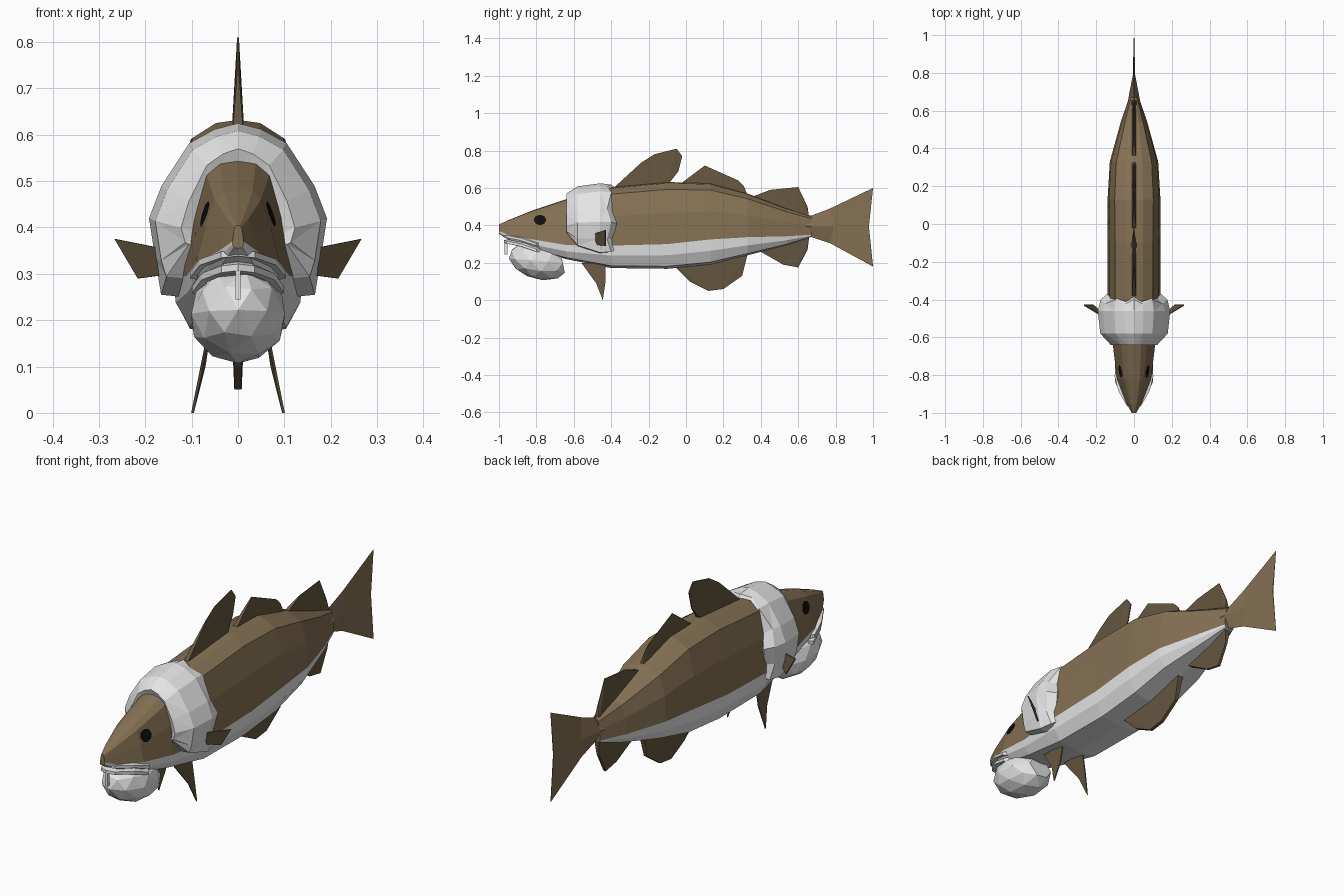
import bpy, bmesh, math
from mathutils import Vector
from mathutils.bvhtree import BVHTree

if "Cube" in bpy.data.objects:
    bpy.data.objects.remove(bpy.data.objects["Cube"])


def material(name, rgb):
    m = bpy.data.materials.new(name)
    m.diffuse_color = (*rgb, 1)
    m.use_nodes = True
    m.node_tree.nodes["Principled BSDF"].inputs["Base Color"].default_value = m.diffuse_color
    return m


BROWN = material("brown_skin", (0.235, 0.165, 0.088))
WHITE = material("white", (0.78, 0.78, 0.78))
FIN = material("dark_brown_fin", (0.13, 0.093, 0.05))
BLACK = material("eye_black", (0.004, 0.004, 0.004))


def finish(bm, name, mats):
    bmesh.ops.recalc_face_normals(bm, faces=bm.faces)
    me = bpy.data.meshes.new(name)
    bm.to_mesh(me)
    bm.free()
    for m in mats:
        me.materials.append(m)
    ob = bpy.data.objects.new(name, me)
    bpy.context.collection.objects.link(ob)
    return ob


def loft(rings, closed=True, caps=True, rule=None):
    """Bridge equal-length rings of points; rule(i, j) gives the material."""
    bm = bmesh.new()
    vs = [[bm.verts.new(p) for p in r] for r in rings]
    n = len(rings[0])
    for i in range(len(vs) - 1):
        for j in range(n if closed else n - 1):
            k = (j + 1) % n
            f = bm.faces.new((vs[i][j], vs[i][k], vs[i + 1][k], vs[i + 1][j]))
            if rule:
                f.material_index = rule(i, j)
    if caps:
        bm.faces.new(vs[0])
        bm.faces.new(vs[-1])
    return bm


def mirror_half(half):
    """Complete a half outline that starts and ends on the centre line."""
    return half + [(-x, y, z) for x, y, z in half[-2:0:-1]]


# Body: y, top, colour boundary, bottom, half width, upper side fraction
stations = [
    (-1.00, .405, .370, .355, .012, .80),
    (-0.95, .428, .350, .325, .040, .78),
    (-0.82, .480, .325, .265, .090, .78),
    (-0.64, .540, .295, .220, .112, .82),
    (-0.40, .605, .292, .172, .140, .93),
    (-0.10, .632, .300, .168, .140, .93),
    (0.13, .625, .325, .190, .140, .95),
    (0.33, .570, .337, .240, .128, .95),
    (0.54, .490, .342, .295, .070, .90),
    (0.67, .448, .350, .338, .026, .85),
]
rings = []
for y, t, b, lo, w, k in stations:
    up, dn = t - b, b - lo
    rings.append(mirror_half([
        (0, y, t), (.34 * w, y, t - .02 * up), ((k - .22) * w, y, b + .88 * up),
        (k * w, y, b + .5 * up), (w, y, b),
        (.96 * w, y, b - .45 * dn), (.74 * w, y, b - .9 * dn), (0, y, lo)]))
bm = loft(rings, rule=lambda i, j: 1 if 4 <= j <= 9 else 0)
bmesh.ops.recalc_face_normals(bm, faces=bm.faces)
tree = BVHTree.FromBMesh(bm)
finish(bm, "body", [BROWN, WHITE])

# Tail: diamond sections, with a notched rear edge
tail = [(.60, .60, .467, .322, .040), (.67, .67, .452, .338, .029),
        (.77, .79, .490, .305, .006), (1.0, .978, .600, .180, .002)]
finish(loft([[(0, y, t), (w, ym, .395), (0, y, b), (-w, ym, .395)]
             for y, ym, t, b, w in tail]), "tail", [BROWN])


# Fins on the centre line, tapering from root to edge
def centre_fin(name, pts, root, edge):
    bm = bmesh.new()
    last = len(pts) - 1
    sides = []
    for s in (-1, 1):
        sides.append([bm.verts.new((s * (root if i in (0, last) else edge), y, z))
                      for i, (y, z) in enumerate(pts)])
        bmesh.ops.triangulate(bm, faces=[bm.faces.new(sides[-1])])
    for i in range(len(pts)):
        k = (i + 1) % len(pts)
        bm.faces.new((sides[0][i], sides[0][k], sides[1][k], sides[1][i]))
    finish(bm, name, [FIN])


centre_fin("front_dorsal_fin", [(-.42, .57), (-.24, .735), (-.17, .78), (-.05, .81),
                                (-.02, .77), (-.04, .69), (-.11, .60)], .014, .002)
centre_fin("middle_dorsal_fin", [(-.06, .60), (.02, .66), (.10, .72), (.28, .64),
                                 (.31, .61), (.34, .53)], .014, .002)
centre_fin("rear_dorsal_fin", [(.32, .54), (.45, .59), (.60, .605), (.65, .50),
                               (.66, .43)], .014, .002)
centre_fin("front_anal_fin", [(-.07, .19), (.02, .10), (.12, .05), (.20, .06),
                              (.30, .13), (.33, .25)], .014, .008)
centre_fin("rear_anal_fin", [(.38, .27), (.52, .19), (.60, .175), (.65, .27),
                             (.66, .35)], .014, .006)


# Paired thin fins
def side_plate(name, pts, offset):
    for s, label in ((1, "right"), (-1, "left")):
        o = Vector(offset) * .5
        rs = [[(s * q.x, q.y, q.z) for q in (Vector(p) + o * d for p in pts)]
              for d in (-1, 1)]
        finish(loft(rs), f"{label}_{name}", [FIN])


side_plate("pectoral_fin", [(.14, -.51, .35), (.19, -.475, .36), (.265, -.43, .375),
                            (.215, -.43, .29), (.14, -.50, .30)], (.003, -.005, 0))
side_plate("pelvic_fin", [(.058, -.56, .20), (.058, -.43, .20), (.073, -.43, .10),
                          (.098, -.445, 0), (.08, -.48, .09)], (.006, 0, 0))

# Collar: an arched, bulging band with a scalloped rear edge
outline = [(.0, .625), (.05, .612), (.105, .582), (.165, .49), (.192, .42),
           (.178, .33), (.166, .255), (.12, .25)]
bands = [(-.625, .5, .72, .36), (-.64, .64, .83, .36), (-.58, .93, .95, .29),
         (-.46, 1.0, 1.0, .25), (-.40, .92, .98, .255), (-.37, .74, .91, .27),
         (-.39, .5, .75, .28)]
rings = []
for n, (y, sx, sz, low) in enumerate(bands):
    half = [(x * sx, y - (.022 * (i % 2) if n > 3 else 0),
             max(.3 + (z - .3) * sz, low + .004 * (7 - i if i > 4 else 0)))
            for i, (x, z) in enumerate(outline)]
    rings.append([(-x, yy, z) for x, yy, z in half[:0:-1]] + half)
bm = loft(rings, closed=False, caps=False)
bmesh.ops.triangulate(bm, faces=bm.faces)
bmesh.ops.holes_fill(bm, edges=[e for e in bm.edges if e.is_boundary])
finish(bm, "collar", [WHITE])

# Chin beard: faceted ball with a flattened back
bm = bmesh.new()
bmesh.ops.create_icosphere(bm, subdivisions=2, radius=1)
for v in bm.verts:
    x, y, z = v.co
    y = min(y, .78)
    v.co = (x * .106, -.785 + y * .162 - .02 * z, .21 + z * .103 - .012 * y)
finish(bm, "chin_beard", [WHITE])


# Lips: bent bars following the mouth
def lip(name, dz, out, thick):
    path = [(.0, -.972, .346), (.035, -.958, .342), (.078, -.88, .326),
            (.098, -.80, .298)]
    path = [(-x, y, z) for x, y, z in path[:0:-1]] + path
    rs = []
    for x, y, z in path:
        d = Vector((x * 1.6, (y + .80) * .9 - .02, 0)).normalized() * out
        x0, y0, z0 = x * .85, y + .02, z + dz
        x1, y1 = x + d.x, y + d.y
        rs.append([(x0, y0, z0), (x1, y1, z0 - thick * .2),
                   (x1, y1, z0 - thick * .8), (x0, y0, z0 - thick)])
    finish(loft(rs), name, [WHITE])


lip("upper_lip", .010, .006, .022)
lip("lower_lip", -.020, .001, .024)

# Chin barbel
finish(loft([[(sx * .005, y, z) for sx, y in
              ((-1, -.970), (1, -.970), (1, -.955), (-1, -.955))]
             for z in (.245, .315)]), "chin_barbel", [WHITE])

# Eyes: thin plates laid onto the head
for s, label in ((1, "right"), (-1, "left")):
    bm = bmesh.new()

    def on_head(y, z):
        hit = tree.ray_cast(Vector((s, y, z)), Vector((-s, 0, 0)))
        return bm.verts.new(hit[0] + hit[1] * .004)

    mid = on_head(-.78, .428)
    rim = [on_head(-.78 + .034 * math.cos(a), .428 + .028 * math.sin(a))
           for a in (math.tau * i / 8 for i in range(8))]
    for i in range(8):
        a, b = (rim[i], rim[(i + 1) % 8])[::s]
        bm.faces.new((mid, a, b))
    finish(bm, f"{label}_eye", [BLACK])
